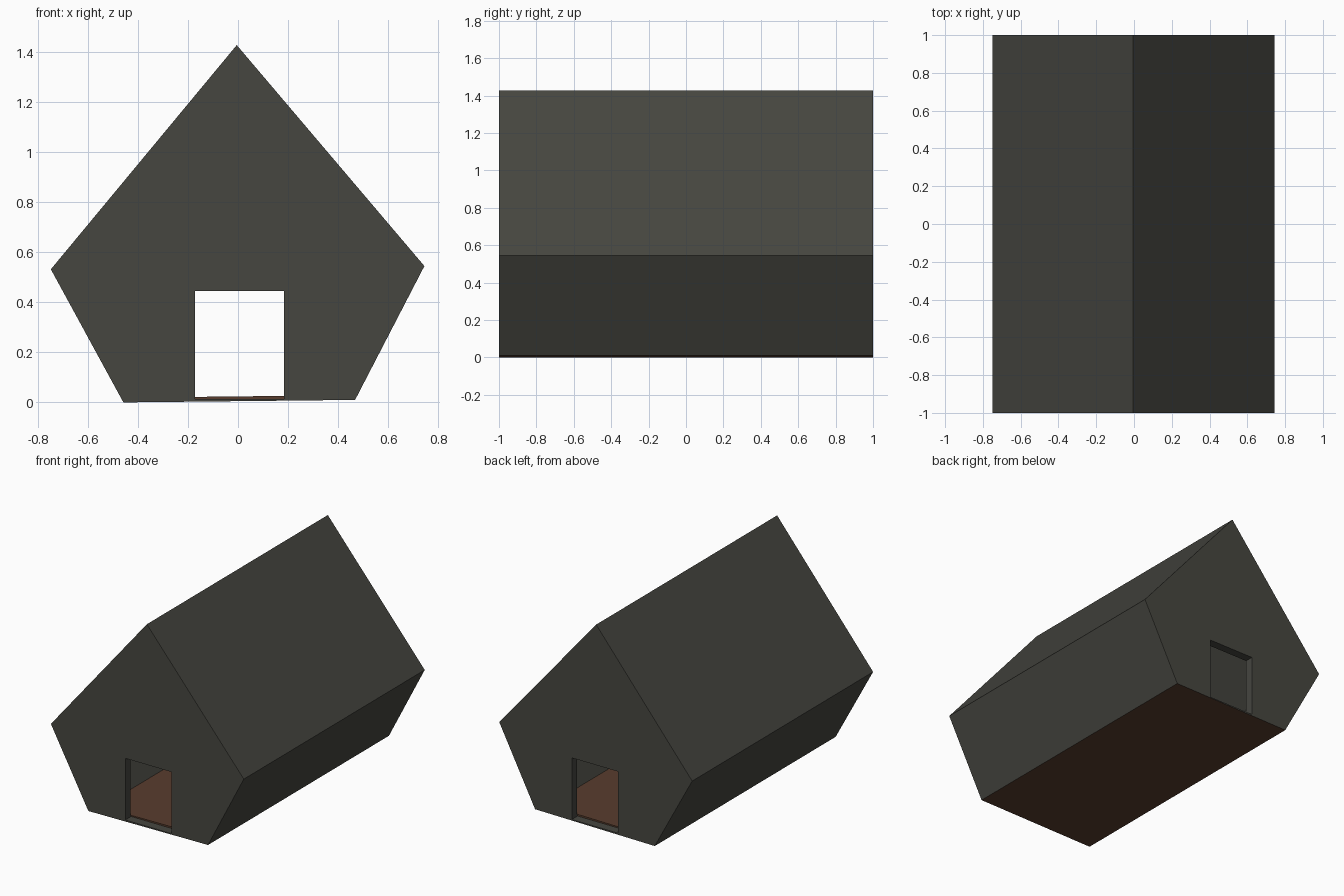
import bpy, bmesh
from mathutils import Vector

if "Cube" in bpy.data.objects:
    bpy.data.objects.remove(bpy.data.objects["Cube"])


def material(name, rgb):
    m = bpy.data.materials.new(name)
    m.diffuse_color = (*rgb, 1)
    m.use_nodes = True
    m.node_tree.nodes["Principled BSDF"].inputs["Base Color"].default_value = m.diffuse_color
    return m


GREY = material("dark grey walls", (0.061, 0.061, 0.051))
BROWN = material("brown floor", (0.098, 0.046, 0.027))


def prism(name, pts, y0, y1, brown_rule):
    """Extrude an x-z profile along y; faces matching the rule become brown."""
    bm = bmesh.new()
    face = bm.faces.new([bm.verts.new((x, y0, z)) for x, z in pts])
    out = bmesh.ops.extrude_face_region(bm, geom=[face])
    verts = [g for g in out["geom"] if isinstance(g, bmesh.types.BMVert)]
    bmesh.ops.translate(bm, verts=verts, vec=(0, y1 - y0, 0))
    bmesh.ops.recalc_face_normals(bm, faces=bm.faces)
    for f in bm.faces:
        f.material_index = int(brown_rule(f.normal))
    me = bpy.data.meshes.new(name)
    bm.to_mesh(me)
    bm.free()
    me.materials.append(GREY)
    me.materials.append(BROWN)
    ob = bpy.data.objects.new(name, me)
    bpy.context.collection.objects.link(ob)
    return ob


def inset(pts, dists):
    """Move each edge of a counter-clockwise profile inward by its own distance."""
    lines = []
    for i, p in enumerate(pts):
        p, q = Vector(p), Vector(pts[(i + 1) % len(pts)])
        d = (q - p).normalized()
        lines.append((p + Vector((-d.y, d.x)) * dists[i], d))
    res = []
    for i in range(len(pts)):
        (p, d), (q, e) = lines[i - 1], lines[i]
        w = q - p
        t = (w.x * e.y - w.y * e.x) / (d.x * e.y - d.y * e.x)
        res.append(tuple(p + d * t))
    return res


def cut(target, cutter):
    mod = target.modifiers.new(cutter.name, 'BOOLEAN')
    mod.operation = 'DIFFERENCE'
    mod.solver = 'EXACT'
    mod.object = cutter
    cutter.hide_render = True
    cutter.hide_set(True)


WALL = 0.06
faces_down = lambda n: n.z < -0.9

# Slightly crooked five-sided house shell with a brown underside
profile = [(-0.458, 0), (0.468, 0.01), (0.745, 0.545), (-0.005, 1.428), (-0.748, 0.532)]
shell = prism("house_shell", profile, -1, 1, faces_down)

# Hollow interior with a thin brown floor
hollow = inset(profile, [0.019] + [WALL] * 4)
cut(shell, prism("interior_cutter", hollow, -1 + WALL, 1 - WALL, faces_down))

# Doorways through the front and back walls, with a low sill
door = [(-0.172, 0.014), (0.184, 0.014), (0.184, 0.445), (-0.172, 0.445)]
for name, side in (("front", -1), ("back", 1)):
    cut(shell, prism(name + "_door_cutter", door, side * 1.1, side * (1 - WALL - 0.004),
                     lambda n, s=side: n.y * s < -0.9))
